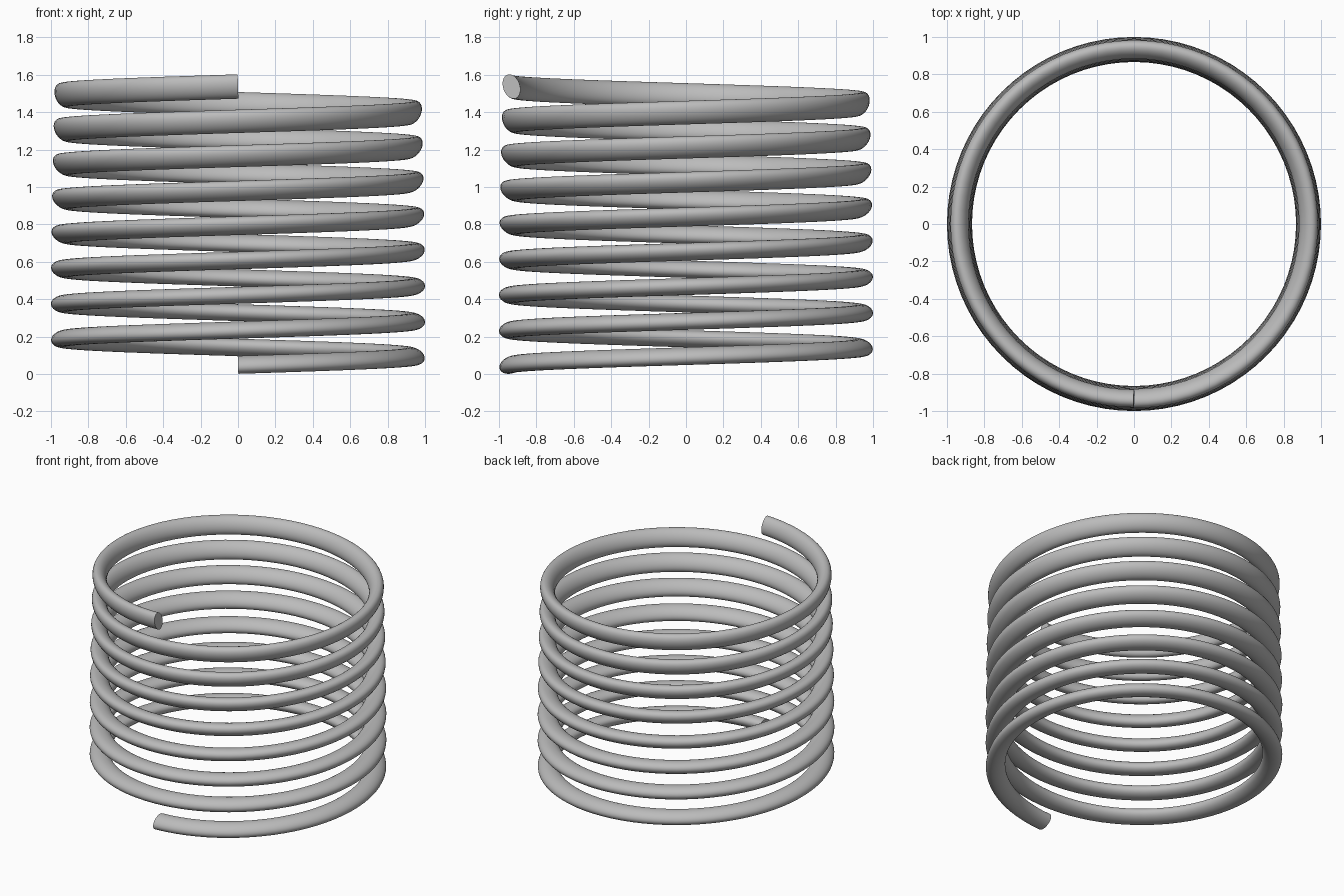
import bpy, bmesh
from math import sin, cos, tau, atan2, radians
from mathutils import Vector

cube = bpy.data.objects.get("Cube")
if cube:
    bpy.data.objects.remove(cube, do_unlink=True)

TURNS, STEPS, SIDES = 8, 80, 32
RADIUS, RISE, BASE = 0.933, 1.488, 0.049
WIDE, THIN = 0.067, 0.045              # half axes of the oval wire
START_TILT = radians(-20)

slope = atan2(RISE / TURNS, tau * RADIUS)

# Steel material
steel = bpy.data.materials.new("grey steel")
steel.use_nodes = True
grey = (0.5, 0.5, 0.5, 1)
steel.diffuse_color = grey
steel.node_tree.nodes["Principled BSDF"].inputs["Base Color"].default_value = grey


def wire_ring(bm, turn):
    """Oval section across the wire, rolling steadily as it climbs."""
    a = turn * tau - tau / 4
    out = Vector((cos(a), sin(a), 0))
    along = Vector((-sin(a) * cos(slope), cos(a) * cos(slope), sin(slope)))
    up = out.cross(along)
    centre = out * RADIUS + Vector((0, 0, BASE + RISE * turn / TURNS))
    tilt = START_TILT + turn * tau * sin(slope)
    major = out * cos(tilt) + up * sin(tilt)
    minor = up * cos(tilt) - out * sin(tilt)
    return [bm.verts.new(centre + major * WIDE * cos(t) + minor * THIN * sin(t))
            for t in (tau * i / SIDES for i in range(SIDES))]


# Coiled wire with flat capped ends
bm = bmesh.new()
rings = [wire_ring(bm, i / STEPS) for i in range(TURNS * STEPS + 1)]
for low, high in zip(rings, rings[1:]):
    for i in range(SIDES):
        j = (i + 1) % SIDES
        bm.faces.new((low[i], low[j], high[j], high[i]))
bm.faces.new(rings[0])
bm.faces.new(rings[-1])
bmesh.ops.recalc_face_normals(bm, faces=bm.faces)

mesh = bpy.data.meshes.new("coil_spring")
bm.to_mesh(mesh)
bm.free()
mesh.materials.append(steel)
spring = bpy.data.objects.new("coil_spring", mesh)
bpy.context.collection.objects.link(spring)

# Smooth wire, crisp end caps
bpy.context.view_layer.objects.active = spring
spring.select_set(True)
bpy.ops.object.shade_smooth_by_angle(angle=radians(40))
